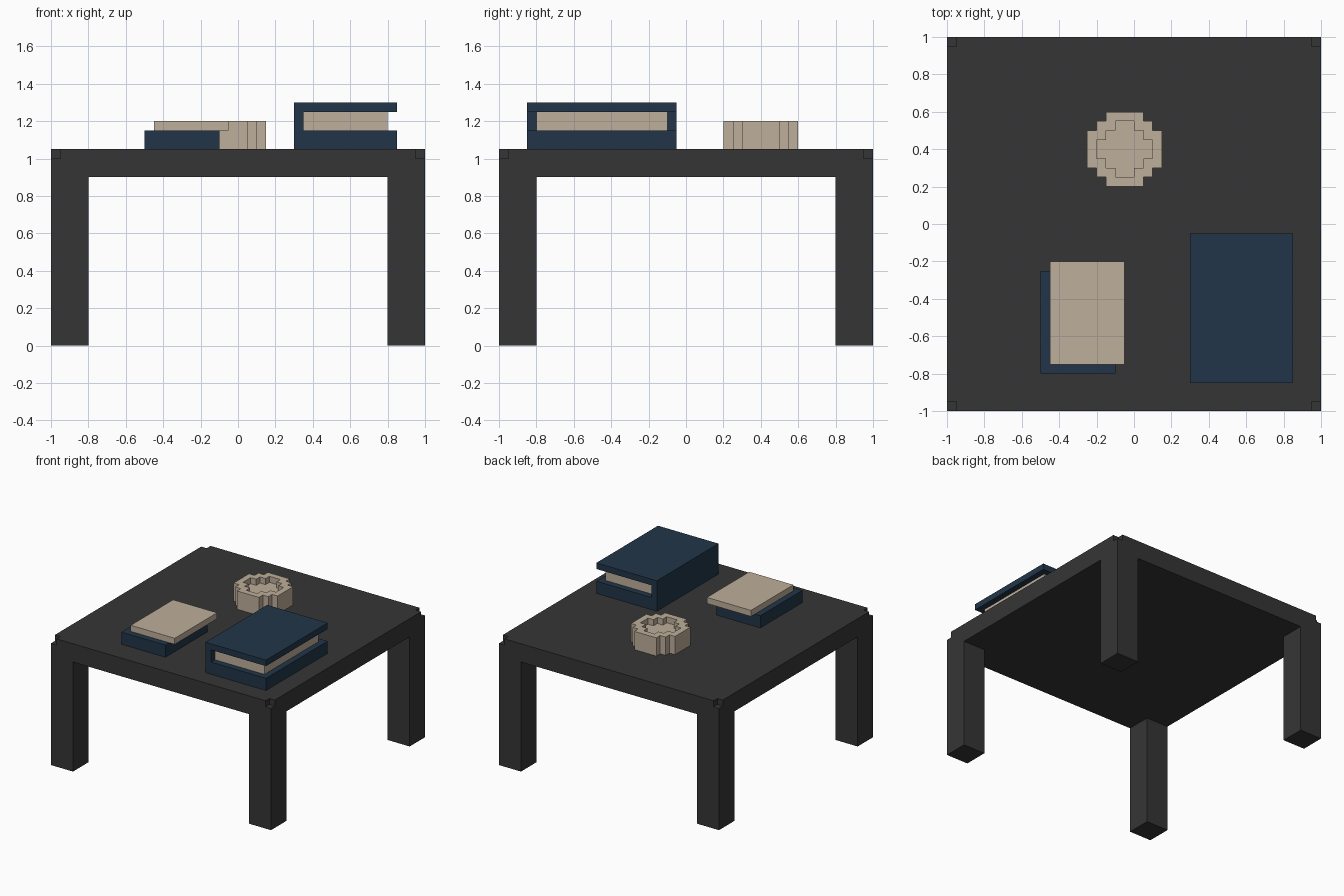
import bpy, bmesh
from mathutils import Vector

if "Cube" in bpy.data.objects:
    bpy.data.objects.remove(bpy.data.objects["Cube"], do_unlink=True)


def material(name, rgb):
    m = bpy.data.materials.new(name)
    m.use_nodes = True
    m.diffuse_color = (*rgb, 1)
    bsdf = next(n for n in m.node_tree.nodes if n.type == 'BSDF_PRINCIPLED')
    bsdf.inputs["Base Color"].default_value = (*rgb, 1)
    return m


CHARCOAL = material("charcoal", (0.036, 0.036, 0.036))
NAVY = material("navy", (0.0155, 0.036, 0.065))
BEIGE = material("beige", (0.515, 0.428, 0.327))


def prism(name, points, depth, mat):
    """Extrude a closed outline of 3D points along the vector depth."""
    bm = bmesh.new()
    face = bm.faces.new([bm.verts.new(p) for p in points])
    ext = bmesh.ops.extrude_face_region(bm, geom=[face], use_keep_orig=True)
    verts = [g for g in ext["geom"] if isinstance(g, bmesh.types.BMVert)]
    bmesh.ops.translate(bm, verts=verts, vec=Vector(depth))
    bmesh.ops.recalc_face_normals(bm, faces=bm.faces[:])
    me = bpy.data.meshes.new(name)
    bm.to_mesh(me)
    bm.free()
    me.materials.append(mat)
    ob = bpy.data.objects.new(name, me)
    bpy.context.collection.objects.link(ob)
    return ob


def box(name, x0, x1, y0, y1, z0, z1, mat):
    corners = [(x0, y0, z0), (x1, y0, z0), (x1, y1, z0), (x0, y1, z0)]
    return prism(name, corners, (0, 0, z1 - z0), mat)


def carve(ob, cutter):
    """Subtract the cutter, then discard it."""
    cutter.hide_render = True
    mod = ob.modifiers.new("carve", 'BOOLEAN')
    mod.operation, mod.solver, mod.object = 'DIFFERENCE', 'EXACT', cutter
    bpy.context.view_layer.objects.active = ob
    bpy.ops.object.modifier_apply(modifier=mod.name)
    bpy.data.objects.remove(cutter, do_unlink=True)


def stepped_ring(shrink, z):
    """Stepped round outline, one quarter mirrored into four."""
    q = [(0.2, 0.1), (0.15, 0.1), (0.15, 0.15), (0.1, 0.15), (0.1, 0.2)]
    q = [(x - shrink, y - shrink) for x, y in q]
    half = q + [(-x, y) for x, y in reversed(q)]
    full = half + [(-x, -y) for x, y in half]
    return [(x - 0.05, y + 0.4, z) for x, y in full]


# Table: slab with a small notch in each upper corner, and four legs
table_top = box("table_top", -1, 1, -1, 1, 0.9, 1.05, CHARCOAL)
for sx, sname in ((1, "left"), (-1, "right")):
    for sy, fname in ((-1, "front"), (1, "back")):
        x0, x1 = sorted((sx * 0.8, sx))
        y0, y1 = sorted((sy * 0.8, sy))
        box(f"{fname}_{sname}_leg", x0, x1, y0, y1, 0, 0.9, CHARCOAL)
        carve(table_top, box("notch_cutter", sx - 0.05, sx + 0.05,
                             sy - 0.05, sy + 0.05, 1.0, 1.1, CHARCOAL))

# Round dish with a shallow hollow
dish = prism("dish", stepped_ring(0, 1.05), (0, 0, 0.15), BEIGE)
carve(dish, prism("hollow_cutter", stepped_ring(0.05, 1.15), (0, 0, 0.1), BEIGE))

# Small book with a pale pad lying askew on it
box("small_book", -0.5, -0.1, -0.8, -0.25, 1.05, 1.15, NAVY)
box("note_pad", -0.45, -0.05, -0.75, -0.2, 1.15, 1.2, BEIGE)

# Large book: wrap-around cover and page block
cover = [(0.3, 1.05), (0.85, 1.05), (0.85, 1.15), (0.35, 1.15),
         (0.35, 1.25), (0.85, 1.25), (0.85, 1.3), (0.3, 1.3)]
prism("large_book_cover", [(x, -0.85, z) for x, z in cover], (0, 0.8, 0), NAVY)
box("large_book_pages", 0.35, 0.8, -0.8, -0.1, 1.15, 1.25, BEIGE)
